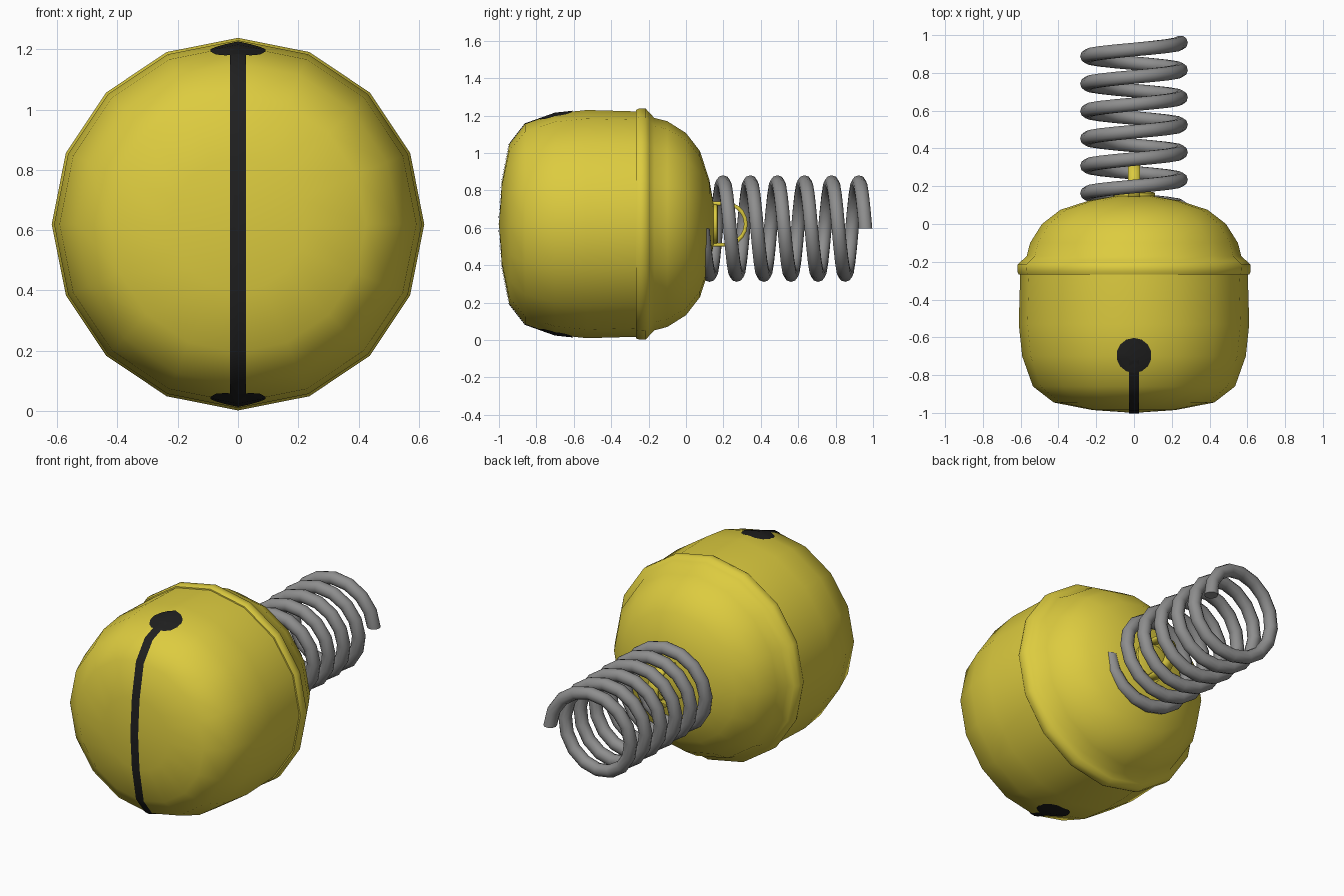
import bpy
import bmesh
from math import sin, cos, pi, tau
from mathutils import Vector

cube = bpy.data.objects.get("Cube")
if cube:
    bpy.data.objects.remove(cube, do_unlink=True)

AXIS_Z = 0.62      # height of the bell's axis
SIDES = 16


def material(name, rgb):
    m = bpy.data.materials.new(name)
    m.use_nodes = True
    m.diffuse_color = (*rgb, 1)
    m.node_tree.nodes["Principled BSDF"].inputs["Base Color"].default_value = (*rgb, 1)
    return m


yellow = material("yellow_brass", (0.72, 0.60, 0.05))
grey = material("grey_steel", (0.27, 0.27, 0.27))
black = material("black_slot", (0.014, 0.014, 0.014))


def add_object(name, bm, mat, angle=0.7):
    bmesh.ops.recalc_face_normals(bm, faces=bm.faces)
    mesh = bpy.data.meshes.new(name)
    bm.to_mesh(mesh)
    bm.free()
    mesh.materials.append(mat)
    ob = bpy.data.objects.new(name, mesh)
    bpy.context.collection.objects.link(ob)
    bpy.ops.object.select_all(action="DESELECT")
    ob.select_set(True)
    bpy.context.view_layer.objects.active = ob
    bpy.ops.object.shade_smooth_by_angle(angle=angle)
    return ob


def lathe(profile):
    """Turn (y, radius) points around the bell's axis."""
    bm = bmesh.new()
    verts = [bm.verts.new((0, y, AXIS_Z + r)) for y, r in profile]
    edges = [bm.edges.new(pair) for pair in zip(verts, verts[1:])]
    bmesh.ops.spin(bm, geom=verts + edges, cent=(0, 0, AXIS_Z), axis=(0, 1, 0),
                   angle=tau, steps=SIDES, use_merge=True)
    bmesh.ops.remove_doubles(bm, verts=bm.verts, dist=0.0005)
    bmesh.ops.recalc_face_normals(bm, faces=bm.faces)
    return bm


# Bell: front cup and rear cap with a rolled rim
cup = [(-1.0, 0), (-0.985, 0.22), (-0.945, 0.425), (-0.86, 0.535),
       (-0.70, 0.592), (-0.53, 0.61), (-0.25, 0.602)]
cap = [(-0.27, 0.585), (-0.268, 0.61), (-0.25, 0.618), (-0.215, 0.617),
       (-0.195, 0.595), (-0.17, 0.568), (-0.10, 0.55), (0.0, 0.487),
       (0.075, 0.39), (0.125, 0.235), (0.147, 0.11), (0.15, 0)]
add_object("bell_cup", lathe(cup), yellow, 1.0)
add_object("bell_cap", lathe(cap), yellow, 1.0)


# Slot and round holes: slices of the cup surface, lifted slightly
def slot_plate(name, planes):
    bm = lathe(cup)
    for point, normal in planes:
        bmesh.ops.bisect_plane(bm, geom=bm.verts[:] + bm.edges[:] + bm.faces[:],
                               plane_co=point, plane_no=normal, clear_outer=True)
    bm.normal_update()
    for v, n in [(v, v.normal.copy()) for v in bm.verts]:
        v.co += n * 0.004
    add_object(name, bm, black)


slot_plate("front_slot", [((0.026, 0, 0), (1, 0, 0)), ((-0.026, 0, 0), (-1, 0, 0)),
                          ((0, -0.72, 0), (0, 1, 0))])
hole_normals = [Vector((cos(a), sin(a), 0)) for a in (tau * i / 14 for i in range(14))]
slot_plate("slot_end_holes", [(Vector((0, -0.695, 0)) + n * 0.09, n) for n in hole_normals])

# Spring: a round wire swept along a helix
TURNS, STEPS, WIRE_SIDES = 6, 16, 10
COIL, WIRE, PITCH = 0.247, 0.038, 0.145
bm = bmesh.new()
rings = []
for i in range(TURNS * STEPS + 1):
    a = tau * i / STEPS
    out = Vector((cos(a), 0, sin(a)))
    centre = Vector((0, 0.96 - PITCH * i / STEPS, 0.596)) + out * COIL
    rings.append([bm.verts.new(centre + WIRE * (out * cos(b) + Vector((0, sin(b), 0))))
                  for b in (tau * k / WIRE_SIDES for k in range(WIRE_SIDES))])
for r1, r2 in zip(rings, rings[1:]):
    for k in range(WIRE_SIDES):
        j = (k + 1) % WIRE_SIDES
        bm.faces.new((r1[k], r1[j], r2[j], r2[k]))
bm.faces.new(rings[0])
bm.faces.new(rings[-1])
add_object("spring", bm, grey, 1.0)

# Hanging loop: a flat band bent into an arch behind the cap
bm = bmesh.new()
path = [(0.12, -0.11)] + [(0.21 + 0.11 * cos(a), 0.11 * sin(a))
                          for a in (-pi / 2 + pi * i / 10 for i in range(11))] + [(0.12, 0.11)]
rows = [[bm.verts.new((x, y, AXIS_Z + z)) for x in (-0.032, 0.032)] for y, z in path]
for (a, b), (c, d) in zip(rows, rows[1:]):
    bm.faces.new((a, b, d, c))
loop = add_object("hanging_loop", bm, yellow)
band = loop.modifiers.new("thickness", "SOLIDIFY")
band.thickness = 0.02
band.offset = 0

# Boss under the loop
add_object("loop_base", lathe([(0.12, 0.11), (0.165, 0.11), (0.17, 0.1), (0.17, 0)]), yellow)
